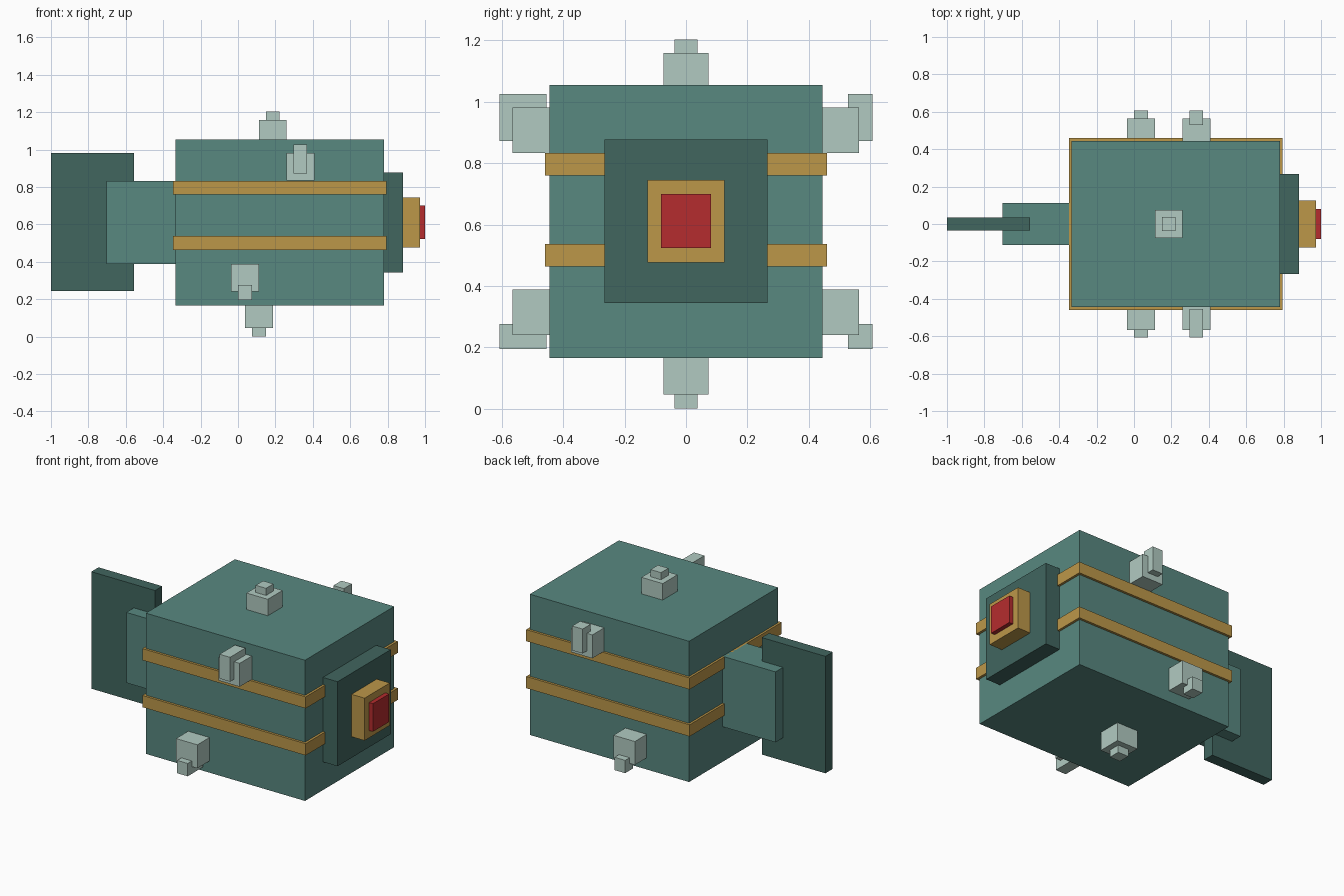
import bpy
import bmesh
from mathutils import Vector

cube = bpy.data.objects.get("Cube")
if cube:
    bpy.data.objects.remove(cube, do_unlink=True)


def linear(c):
    c /= 255
    return c / 12.92 if c <= 0.04045 else ((c + 0.055) / 1.055) ** 2.4


def material(name, r, g, b):
    colour = (linear(r), linear(g), linear(b), 1)
    mat = bpy.data.materials.new(name)
    mat.use_nodes = True
    mat.diffuse_color = colour
    mat.node_tree.nodes["Principled BSDF"].inputs["Base Color"].default_value = colour
    return mat


TEAL = material("teal", 88, 136, 128)
DARK = material("dark teal", 65, 102, 95)
GOLD = material("gold", 188, 151, 73)
PALE = material("pale sage", 177, 202, 193)
RED = material("red", 181, 44, 46)


def box(name, mat, x, y, z):
    """Flat-sided block from (min, max) pairs on each axis."""
    bm = bmesh.new()
    bmesh.ops.create_cube(bm, size=1)
    for v in bm.verts:
        v.co = Vector([(lo + hi) / 2 + c * (hi - lo)
                       for c, (lo, hi) in zip(v.co, (x, y, z))])
    mesh = bpy.data.meshes.new(name)
    bm.to_mesh(mesh)
    bm.free()
    mesh.materials.append(mat)
    obj = bpy.data.objects.new(name, mesh)
    bpy.context.collection.objects.link(obj)
    return obj


def sym(half):
    return (-half, half)


# Main body with two raised bands
box("body", TEAL, (-0.333, 0.78), sym(0.445), (0.166, 1.055))
for name, z in (("lower_band", (0.463, 0.537)), ("upper_band", (0.76, 0.833))):
    box(name, GOLD, (-0.347, 0.795), sym(0.46), z)

# Tail stem and thin fin
box("tail_stem", TEAL, (-0.703, -0.333), sym(0.111), (0.388, 0.833))
box("tail_fin", DARK, (-1.0, -0.555), sym(0.036), (0.243, 0.982))

# Stepped face at the +x end
box("face_plate", DARK, (0.78, 0.882), sym(0.266), (0.344, 0.878))
box("face_frame", GOLD, (0.882, 0.973), sym(0.126), (0.477, 0.745))
box("face_button", RED, (0.973, 1.0), sym(0.081), (0.523, 0.70))

# Studs above and below the body
box("top_stud", PALE, (0.111, 0.26), sym(0.074), (1.055, 1.159))
box("top_stud_tip", PALE, (0.149, 0.222), sym(0.037), (1.159, 1.204))
box("bottom_stud", PALE, (0.037, 0.186), sym(0.074), (0.047, 0.166))
box("bottom_stud_tip", PALE, (0.074, 0.149), sym(0.037), (0.0, 0.047))

# Side studs: front tips run back through the stud, rear tips are shorter
for side, base_y, tip_y in (("front", (-0.566, -0.445), (-0.608, -0.455)),
                            ("back", (0.445, 0.564), (0.528, 0.608))):
    box(side + "_upper_stud", PALE, (0.26, 0.408), base_y, (0.834, 0.982))
    box(side + "_upper_stud_tip", PALE, (0.297, 0.37), tip_y, (0.872, 1.026))
    box(side + "_lower_stud", PALE, (-0.037, 0.112), base_y, (0.24, 0.388))
    box(side + "_lower_stud_tip", PALE, (0.0, 0.074), tip_y, (0.195, 0.276))
